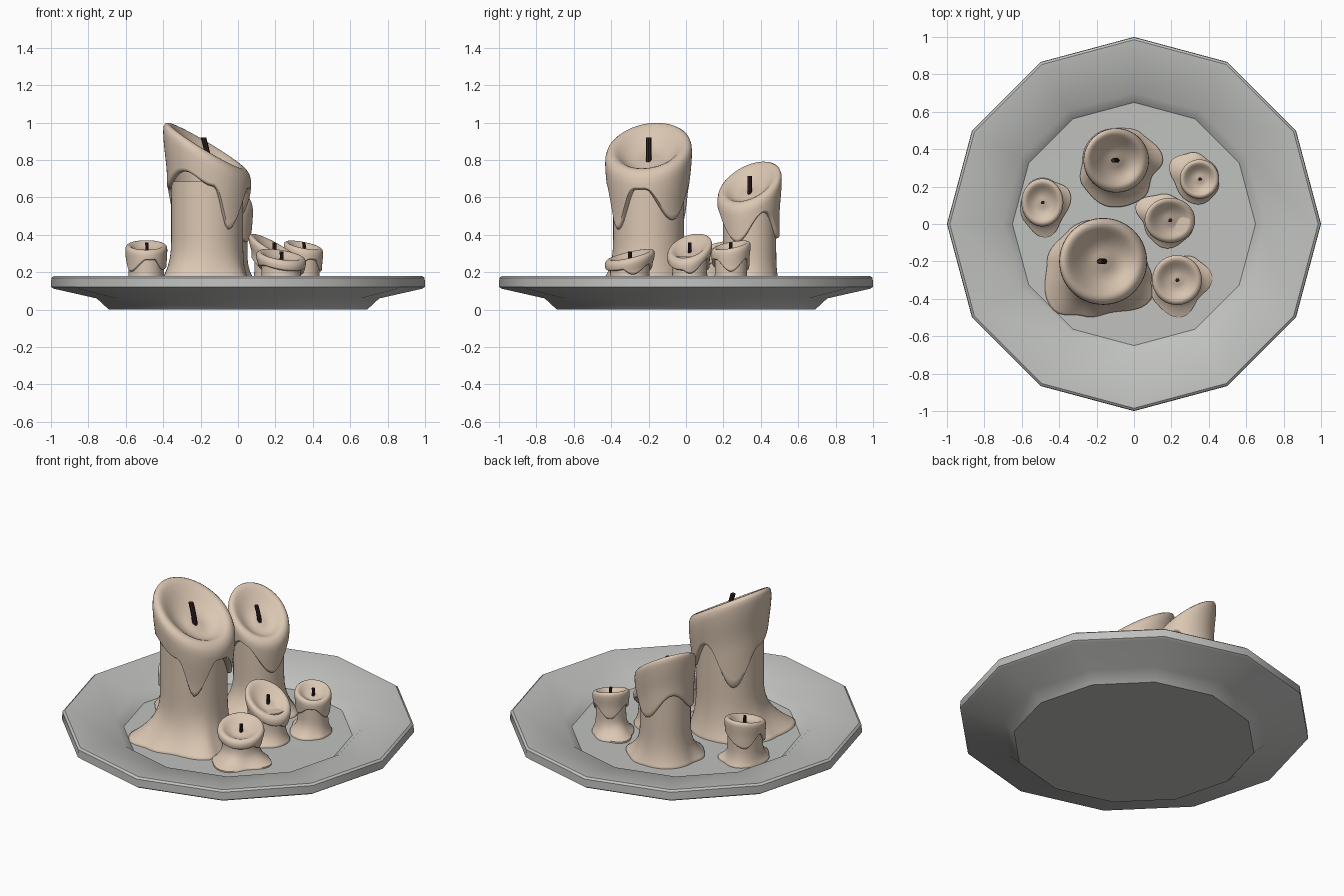
import bpy, bmesh, math
from mathutils import Vector

if "Cube" in bpy.data.objects:
    bpy.data.objects.remove(bpy.data.objects["Cube"])

FLOOR = 0.09
SEG = 72


def material(name, rgb):
    m = bpy.data.materials.new(name)
    m.diffuse_color = (*rgb, 1)
    m.use_nodes = True
    m.node_tree.nodes["Principled BSDF"].inputs["Base Color"].default_value = m.diffuse_color
    return m


GREY = material("grey_plate", (0.53, 0.54, 0.52))
WAX = material("beige_wax", (0.71, 0.57, 0.45))
DARK = material("dark_wick", (0.03, 0.015, 0.017))


def loft(name, rings, mat, angle, cap_start=False, cap_end=False):
    """Skin a list of closed rings of points."""
    bm = bmesh.new()
    rows = [[bm.verts.new(p) for p in ring] for ring in rings]
    n = len(rows[0])
    for a, b in zip(rows, rows[1:]):
        for i in range(n):
            j = (i + 1) % n
            bm.faces.new((a[i], a[j], b[j], b[i]))
    if cap_start:
        bm.faces.new(rows[0][::-1])
    if cap_end:
        bm.faces.new(rows[-1])
    bmesh.ops.recalc_face_normals(bm, faces=bm.faces)
    me = bpy.data.meshes.new(name)
    bm.to_mesh(me)
    bm.free()
    me.materials.append(mat)
    ob = bpy.data.objects.new(name, me)
    bpy.context.collection.objects.link(ob)
    bpy.ops.object.select_all(action='DESELECT')
    ob.select_set(True)
    bpy.context.view_layer.objects.active = ob
    bpy.ops.object.shade_smooth_by_angle(angle=math.radians(angle))
    return ob


def around(points, deg):
    """Smooth periodic value from (angle, value) control points."""
    pts = sorted((a % 360, v) for a, v in points)
    pts = [(pts[-1][0] - 360, pts[-1][1])] + pts + [(pts[0][0] + 360, pts[0][1])]
    d = deg % 360
    for (a, u), (b, v) in zip(pts, pts[1:]):
        if a <= d <= b:
            t = (d - a) / (b - a)
            return u + (v - u) * (1 - math.cos(math.pi * t)) / 2


# Twelve-sided plate
profile = [(0.69, 0), (0.755, 0.06), (0.985, 0.112), (1.0, 0.122), (0.998, 0.17),
           (0.985, 0.18), (0.96, 0.178), (0.70, 0.13), (0.65, FLOOR), (0.3, FLOOR - 0.002)]
loft("plate", [[(r * math.cos(i * math.pi / 6), r * math.sin(i * math.pi / 6), z)
                for i in range(12)] for r, z in profile], GREY, 38, True, True)


def candle(name, x, y, rx, ry, top, tilt, body, flare, dish, pool, drips, wick):
    degs = [i * 360 / SEG for i in range(SEG)]

    def point(d, k, z):
        """Point at angle d; k is the radius relative to rx."""
        a = math.radians(d)
        return (x + k * math.cos(a), y + k * ry / rx * math.sin(a), z)

    def body_r(d, z):
        s = min(1, max(0, (z - FLOOR - 0.008) / flare))
        return body + (around(pool, d) - body) * (1 - s) ** 3

    def rim_z(d, k):
        a = math.radians(d)
        return top + k * (tilt[0] * math.cos(a) + tilt[1] * math.sin(a))

    # Stem with spreading pool of melted wax
    rings = [[point(d, around(pool, d), FLOOR - 0.01) for d in degs]]
    height = top - 0.25 * (top - FLOOR) - FLOOR
    for i in range(15):
        z = FLOOR + 0.008 + height * (i / 14) ** 1.7
        rings.append([point(d, body_r(d, z), z) for d in degs])
    loft(name + "_stem", rings, WAX, 60, True, True)

    # Overhanging melted cap: hollow, rounded rim, then skirt with drips
    thick = 0.075 * rx + 0.005
    rings = []
    for k, dz in [(0.06, -0.93), (0.2, -0.97), (0.28, -1.0), (0.42, -0.9), (0.55, -0.66),
                  (0.67, -0.33), (0.76, -0.1), (0.83, 0.0), (0.9, -0.03), (0.96, -0.18),
                  (0.99, -0.42), (1.0, -0.75)]:
        rings.append([point(d, k * rx, rim_z(d, k) + dz * dish) for d in degs])
    for i in range(1, 13):
        ring = []
        for d in degs:
            z0 = rim_z(d, 1) - 0.75 * dish
            zb = min(around(drips, d), z0 - 0.02)
            z = z0 + (zb - z0) * i / 12
            # blend from full cap width down to the stem width
            t = min(1, (z0 - z) / (0.33 * (top - FLOOR)))
            t = t * t * (3 - 2 * t)
            r = rx * (1 - t) + (body_r(d, z) + thick) * t
            ring.append(point(d, max(r, body_r(d, z) + thick), z))
        rings.append(ring)
    last = rings[-1]
    for inset, drop in [(0.3, 0.35), (0.7, 0.5), (1.4, 0.4)]:
        ring = []
        for d, p in zip(degs, last):
            a = math.radians(d)
            k = (p[0] - x) * math.cos(a) + (p[1] - y) * rx / ry * math.sin(a)
            z = p[2] - drop * thick
            ring.append(point(d, k + (body_r(d, z) - k) * min(inset, 1.15), z))
        rings.append(ring)
    loft(name + "_melted_cap", rings, WAX, 60, True)

    # Wick
    wr, tip, lean = wick
    low = top - dish - 0.01
    rings = []
    for i in range(4):
        t = i / 3
        cx = x + lean * (t - 0.3) + 0.003 * math.sin(4 * t)
        rings.append([(cx + wr * math.cos(j * math.pi / 4), y + wr * math.sin(j * math.pi / 4),
                       low + (tip - low) * t) for j in range(8)])
    loft(name + "_wick", rings, DARK, 40, True, True)


candle("large_candle", -0.165, -0.20, 0.235, 0.232, 0.872, (-0.14, 0.03), 0.192, 0.30, 0.075,
       [(0, .235), (45, .23), (90, .23), (140, .25), (180, .30), (225, .375), (250, .315),
        (280, .28), (320, .33), (340, .275)],
       [(-55, .44), (-15, .68), (40, .49), (85, .68), (130, .43), (175, .66), (235, .75),
        (280, .67)], (0.015, 0.92, -0.025))
candle("medium_candle", -0.095, 0.34, 0.175, 0.172, 0.68, (-0.11, 0.06), 0.145, 0.22, 0.055,
       [(0, .25), (45, .20), (90, .175), (140, .18), (180, .18), (218, .225), (263, .255),
        (305, .25), (335, .21)],
       [(-25, .37), (30, .53), (80, .39), (140, .54), (200, .43), (270, .56)],
       (0.012, 0.715, -0.02))
candle("left_small_candle", -0.49, 0.115, 0.112, 0.128, 0.345, (0, 0.03), 0.095, 0.11, 0.032,
       [(15, .155), (60, .115), (100, .115), (160, .11), (225, .13), (280, .165), (325, .13)],
       [(45, .28), (130, .21), (178, .28), (215, .21), (285, .285), (330, .22)],
       (0.009, 0.36, 0.006))
candle("centre_small_candle", 0.192, 0.02, 0.135, 0.12, 0.338, (-0.07, 0.03), 0.105, 0.11, 0.032,
       [(0, .13), (60, .13), (110, .165), (150, .205), (190, .14), (225, .15), (262, .17),
        (310, .14)],
       [(0, .20), (60, .28), (110, .22), (180, .28), (240, .23), (300, .28)],
       (0.010, 0.36, 0.006))
candle("right_small_candle", 0.35, 0.24, 0.105, 0.105, 0.345, (-0.02, 0.02), 0.086, 0.11, 0.032,
       [(0, .105), (60, .11), (112, .15), (148, .18), (195, .13), (265, .135), (320, .115)],
       [(0, .21), (60, .28), (120, .21), (185, .28), (240, .23), (300, .28)],
       (0.009, 0.36, 0.006))
candle("front_small_candle", 0.23, -0.30, 0.133, 0.133, 0.293, (-0.02, 0.03), 0.105, 0.11, 0.032,
       [(5, .19), (45, .155), (90, .125), (180, .13), (225, .165), (275, .20), (320, .15)],
       [(8, .195), (60, .25), (130, .21), (200, .24), (270, .25), (320, .245)],
       (0.010, 0.31, 0.006))
